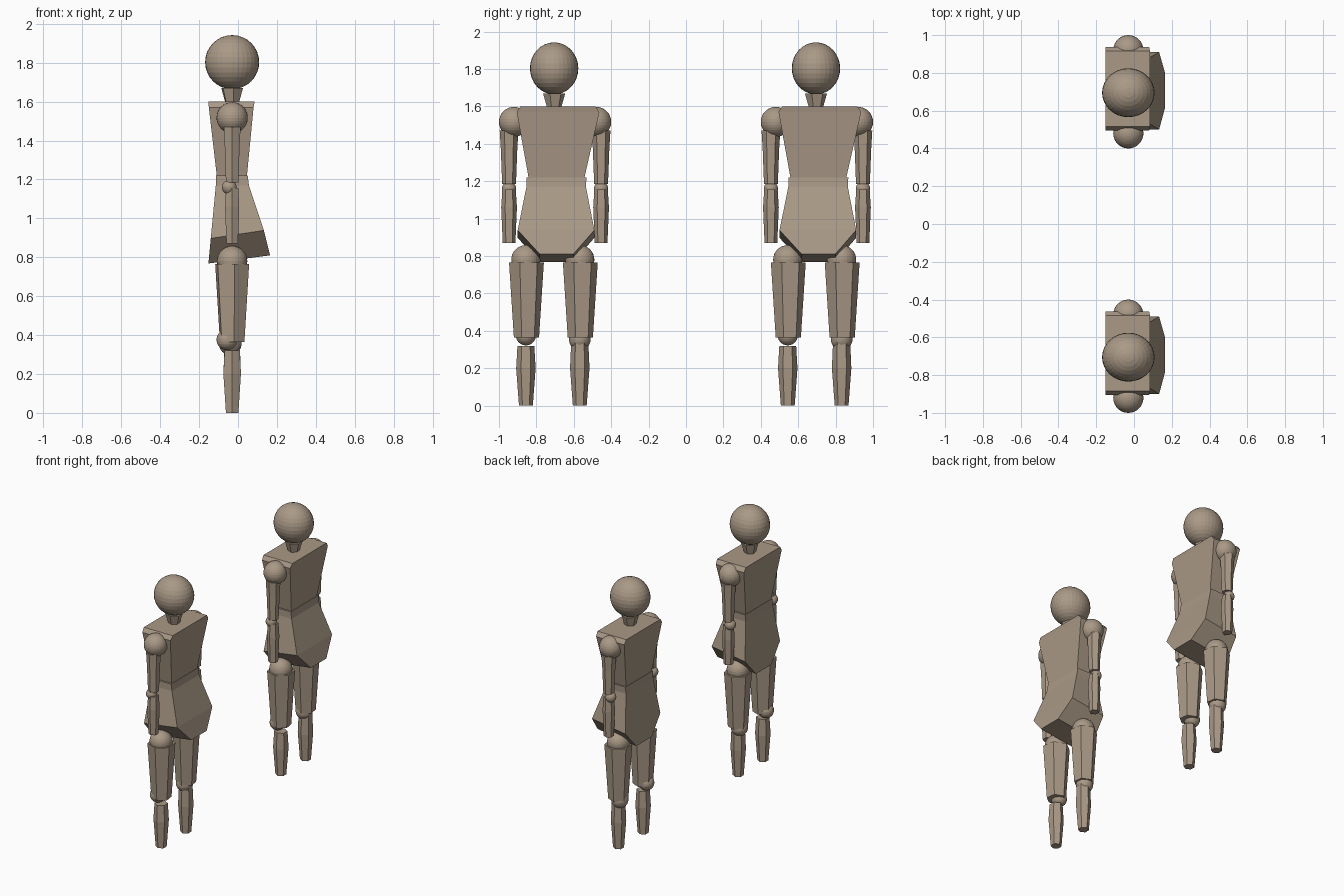
import bpy, bmesh, math

old = bpy.data.objects.get("Cube")
if old:
    bpy.data.objects.remove(old, do_unlink=True)

clay = bpy.data.materials.new("tan_clay")
clay.use_nodes = True
colour = (0.40, 0.32, 0.24, 1)
clay.diffuse_color = colour
clay.node_tree.nodes["Principled BSDF"].inputs["Base Color"].default_value = colour

AXIS = -0.03          # body centre line in x


def finish(name, bm, y):
    bmesh.ops.recalc_face_normals(bm, faces=bm.faces)
    mesh = bpy.data.meshes.new(name)
    bm.to_mesh(mesh)
    bm.free()
    mesh.materials.append(clay)
    ob = bpy.data.objects.new(name, mesh)
    ob.location.y = y
    bpy.context.collection.objects.link(ob)


def loft(name, rings, y):
    """Skin a stack of rings and cap both ends."""
    bm = bmesh.new()
    loops = [[bm.verts.new(p) for p in ring] for ring in rings]
    n = len(loops[0])
    for a, b in zip(loops, loops[1:]):
        for i in range(n):
            j = (i + 1) % n
            bm.faces.new((a[i], a[j], b[j], b[i]))
    bm.faces.new(loops[0])
    bm.faces.new(loops[-1])
    finish(name, bm, y)


def limb(name, y, profile, turn=0):
    """Six-sided tapered limb from (z, radius) pairs."""
    angles = [math.radians(30 + turn + 60 * k) for k in range(6)]
    loft(name, [[(AXIS + r * math.cos(a), r * math.sin(a), z) for a in angles]
                for z, r in profile], y)


def slab(name, y, levels):
    """Four-sided body block; each level may tilt from back to front."""
    loft(name, [[(x0, y0, z0), (x1, y0, z1), (x1, y1, z1), (x0, y1, z0)]
                for x0, z0, x1, z1, y0, y1 in levels], y)


def ball(name, x, y, z, r, squash=1):
    bm = bmesh.new()
    bmesh.ops.create_uvsphere(bm, u_segments=32, v_segments=16, radius=r)
    bmesh.ops.scale(bm, vec=(1, squash, 1), verts=bm.verts)
    bmesh.ops.translate(bm, vec=(x, 0, z), verts=bm.verts)
    finish(name, bm, y)


for tag, cy in (("near", -0.7), ("far", 0.7)):
    # Head and neck
    ball(tag + "_head", AXIS, cy - 0.005, 1.803, 0.139, 0.93)
    limb(tag + "_neck", cy - 0.005, [(1.58, 0.034), (1.67, 0.06)], 8)

    # Chest and pelvis
    slab(tag + "_chest", cy, [
        (-0.108, 1.21, 0.045, 1.21, -0.14, 0.155),
        (-0.15, 1.57, 0.08, 1.57, -0.205, 0.237),
        (-0.152, 1.6, 0.085, 1.6, -0.185, 0.215)])
    slab(tag + "_pelvis", cy, [
        (-0.112, 1.22, 0.05, 1.22, -0.153, 0.168),
        (-0.114, 1.17, 0.056, 1.17, -0.153, 0.165),
        (-0.14, 0.897, 0.133, 0.938, -0.2, 0.21),
        (-0.152, 0.768, 0.165, 0.81, -0.082, 0.098)])

    # Arms, one per side
    for side, s in (("right", -1), ("left", 1)):
        name = tag + "_" + side
        arm_y = cy + s * 0.246
        ball(name + "_shoulder", AXIS, cy + s * 0.22, 1.517, 0.08)
        limb(name + "_upper_arm", arm_y, [(1.185, 0.037), (1.37, 0.044), (1.47, 0.05)])
        ball(name + "_elbow", -0.045, arm_y, 1.16, 0.038)
        limb(name + "_forearm", arm_y, [(0.87, 0.034), (1.06, 0.042), (1.155, 0.036)])

    # Legs, with slightly different knees
    for side, dy, knee_x, knee_z, knee_r, shin_top in (
            ("right", -0.156, -0.056, 0.376, 0.054, 0.32),
            ("left", 0.132, -0.04, 0.355, 0.058, 0.36)):
        name = tag + "_" + side
        leg_y = cy + dy
        ball(name + "_hip", AXIS, leg_y, 0.78, 0.078)
        limb(name + "_thigh", leg_y + 0.003, [(0.365, 0.068), (0.765, 0.094)], 8)
        ball(name + "_knee", knee_x, leg_y, knee_z, knee_r)
        limb(name + "_shin", leg_y, [(0, 0.037), (0.2, 0.052), (shin_top, 0.045)])
